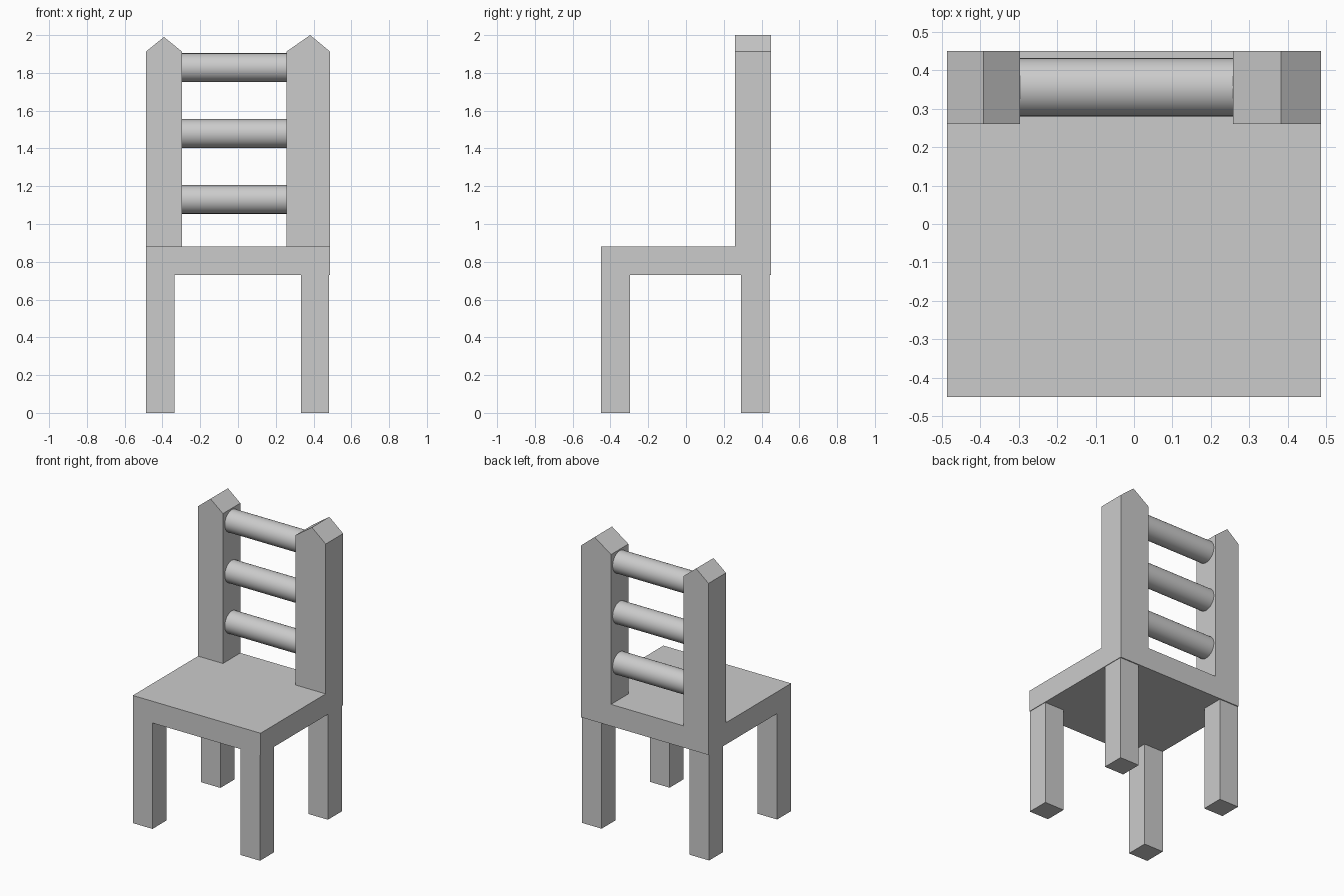
import bpy
import bmesh
import math

if "Cube" in bpy.data.objects:
    bpy.data.objects.remove(bpy.data.objects["Cube"])

grey = bpy.data.materials.new("plain grey")
grey.diffuse_color = (0.6, 0.6, 0.6, 1)
grey.use_nodes = True
grey.node_tree.nodes["Principled BSDF"].inputs["Base Color"].default_value = grey.diffuse_color


def extrude_profile(name, profile, y0, y1):
    """Extrude an x-z outline from y0 to y1."""
    bm = bmesh.new()
    face = bm.faces.new([bm.verts.new((x, y0, z)) for x, z in profile])
    out = bmesh.ops.extrude_face_region(bm, geom=[face])
    moved = [v for v in out["geom"] if isinstance(v, bmesh.types.BMVert)]
    bmesh.ops.translate(bm, verts=moved, vec=(0, y1 - y0, 0))
    bmesh.ops.recalc_face_normals(bm, faces=bm.faces)
    mesh = bpy.data.meshes.new(name)
    bm.to_mesh(mesh)
    bm.free()
    mesh.materials.append(grey)
    obj = bpy.data.objects.new(name, mesh)
    bpy.context.collection.objects.link(obj)
    return obj


def box(name, x0, x1, y0, y1, z0, z1):
    return extrude_profile(name, [(x0, z0), (x1, z0), (x1, z1), (x0, z1)], y0, y1)


SEAT_BOTTOM, SEAT_TOP = 0.73, 0.88

# Seat slab
box("seat", -0.487, 0.487, -0.45, 0.45, SEAT_BOTTOM, SEAT_TOP)

# Four square legs
for side, x in (("left", -0.487), ("right", 0.333)):
    for end, y in (("front", -0.45), ("back", 0.29)):
        box(f"{end}_{side}_leg", x, x + 0.15, y, y + 0.153, 0, SEAT_BOTTOM)

# Back posts with pointed tops
for side, x0, peak, x1, top in (("left", -0.487, -0.392, -0.297, 1.99),
                                ("right", 0.257, 0.382, 0.487, 2.0)):
    outline = [(x0, SEAT_TOP), (x1, SEAT_TOP), (x1, 1.913), (peak, top), (x0, 1.913)]
    extrude_profile(f"{side}_back_post", outline, 0.26, 0.45)

# Round rungs between the posts
for i in range(3):
    bpy.ops.mesh.primitive_cylinder_add(
        vertices=32, radius=0.076, depth=0.554,
        location=(-0.02, 0.356, 1.13 + 0.349 * i), rotation=(0, math.pi / 2, 0))
    rung = bpy.context.object
    rung.name = f"back_rung_{i + 1}"
    rung.data.materials.append(grey)
    bpy.ops.object.shade_smooth_by_angle(angle=math.radians(30))
